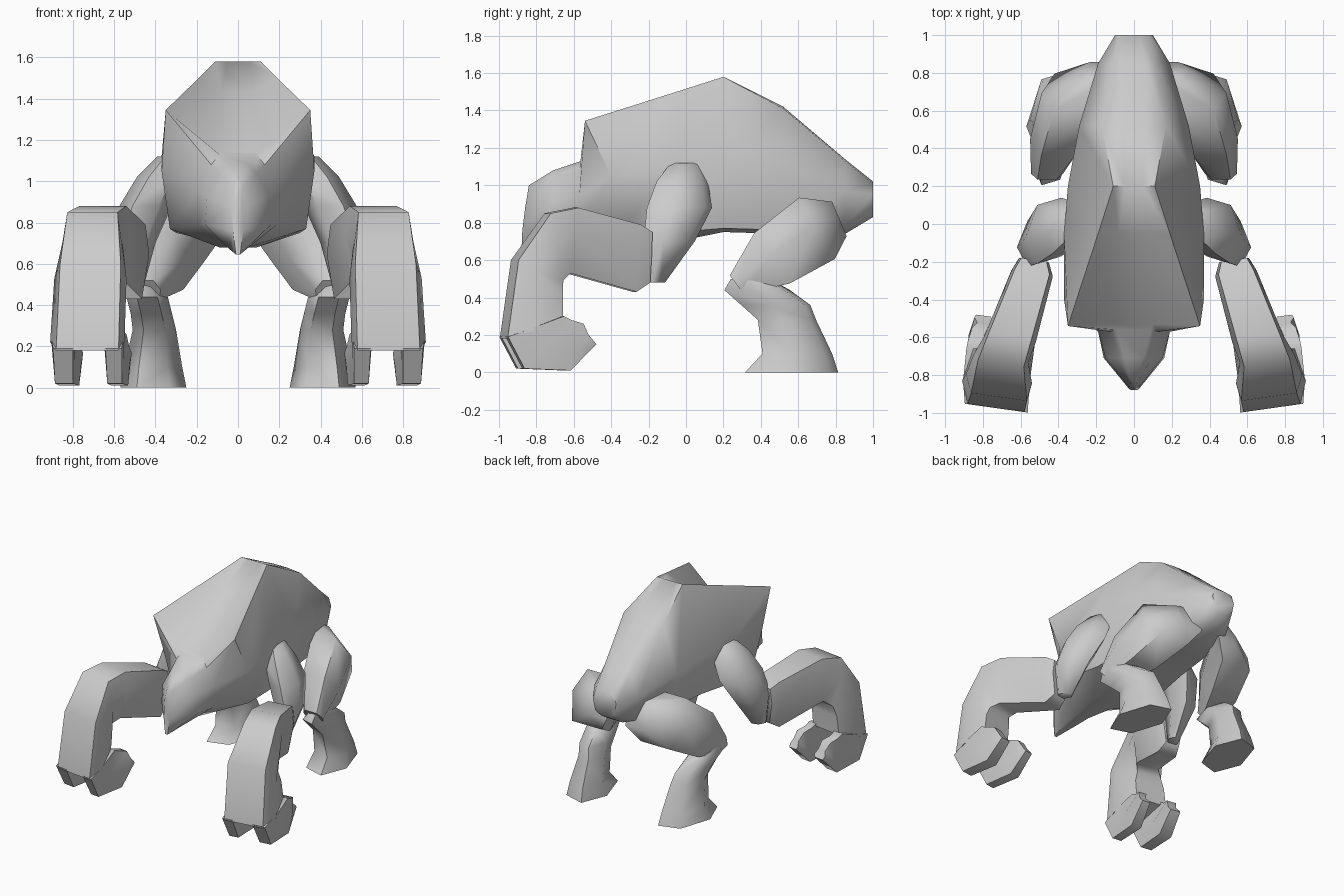
import bpy
import bmesh
from math import cos, sin, pi, radians
from mathutils import Vector

default_cube = bpy.data.objects.get("Cube")
if default_cube:
    bpy.data.objects.remove(default_cube, do_unlink=True)

stone_grey = bpy.data.materials.new("stone_grey")
stone_grey.use_nodes = True
colour = (0.6, 0.6, 0.6, 1.0)
stone_grey.diffuse_color = colour
for node in stone_grey.node_tree.nodes:
    if node.type == 'BSDF_PRINCIPLED':
        node.inputs["Base Color"].default_value = colour


def loft(name, rings, mirrored=True):
    """Skin a list of equal rings, cap both ends and optionally mirror the part."""
    bm = bmesh.new()
    loops = [[bm.verts.new(point) for point in ring] for ring in rings]
    count = len(rings[0])
    for first, second in zip(loops, loops[1:]):
        for i in range(count):
            j = (i + 1) % count
            bm.faces.new((first[i], first[j], second[j], second[i]))
    bm.faces.new(loops[0])
    bm.faces.new(loops[-1])
    bmesh.ops.recalc_face_normals(bm, faces=bm.faces)
    mesh = bpy.data.meshes.new(name)
    bm.to_mesh(mesh)
    bm.free()
    mesh.materials.append(stone_grey)
    part = bpy.data.objects.new(name, mesh)
    bpy.context.collection.objects.link(part)
    bpy.ops.object.select_all(action='DESELECT')
    part.select_set(True)
    bpy.context.view_layer.objects.active = part
    bpy.ops.object.shade_smooth_by_angle(angle=radians(58))
    if mirrored:
        part.modifiers.new("Mirror", 'MIRROR').use_mirror_merge = False
    return part


def symmetric_ring(half):
    """Complete a half section, listed from top to bottom, across x = 0."""
    return half + [(-x, y, z) for x, y, z in reversed(half)]


def section(y, *points):
    return symmetric_ring([(x, y, z) for x, z in points])


def tilted_rings(stations, shape):
    """Place a section shape square to a path, scaled by width and depth."""
    centres = [Vector(s[0]) for s in stations]
    rings = []
    for k, (_, width, depth) in enumerate(stations):
        tangent = centres[min(k + 1, len(centres) - 1)] - centres[max(k - 1, 0)]
        tangent.x = 0
        across = Vector((1, 0, 0))
        up = tangent.normalized().cross(across)
        rings.append([centres[k] + across * u * width + up * v * depth
                      for u, v in shape])
    return rings


def slab_ring(outer, inner, left, right, base=None):
    """Six-sided section between two edges in the yz plane, yawed about its base."""
    mid = [o * 0.6 + i * 0.4 for o, i in zip(outer, inner)]
    bevel = (right - left) * 0.08
    base = left if base is None else base
    rows = [(outer, bevel), (mid, 0), (inner, bevel * 2)]
    ring = [(left + inset, y, z) for (y, z), inset in rows]
    ring += [(right - inset, y, z) for (y, z), inset in reversed(rows)]
    return [(x, y + (x - base) * 0.14, z) for x, y, z in ring]


def level_ring(z, left, right, front, back):
    """Horizontal six-sided section, yawed a little outwards."""
    centre_x, centre_y = (left + right) / 2, (front + back) / 2
    half = (right - left) / 2
    return [(centre_x + cos(a) * half,
             centre_y + sin(a) * (back - front) / 2 / sin(pi / 3) - cos(a) * half * 0.3, z)
            for a in (i * pi / 3 for i in range(6))]


# Body: humped back, hollow between the shoulders, and pointed head
loft("body_and_head", [
    section(1.0, (.03, 1.02), (.08, 1.01), (.1, .95), (.08, .86), (.03, .83)),
    section(.85, (.06, 1.14), (.11, 1.13), (.19, .97), (.15, .78), (.05, .74)),
    section(.52, (.06, 1.42), (.17, 1.41), (.29, 1.05), (.22, .76), (.06, .74)),
    section(.2, (.05, 1.58), (.11, 1.58), (.35, 1.12), (.27, .77), (.1, .75)),
    section(-.05, (.08, 1.43), (.19, 1.5), (.37, 1.12), (.3, .75), (.09, .7)),
    symmetric_ring([(.1, -.53, 1.14), (.35, -.54, 1.345), (.37, -.4, 1.05),
                    (.33, -.34, .77), (.09, -.36, .68)]),
    symmetric_ring([(.09, -.56, 1.13), (.13, -.57, 1.08), (.19, -.57, .95),
                    (.19, -.57, .79), (.05, -.57, .68)]),
    section(-.71, (.05, 1.08), (.09, 1.04), (.15, .93), (.16, .79), (.04, .67)),
    symmetric_ring([(.01, -.84, 1.0), (.02, -.845, .97), (.03, -.86, .88),
                    (.025, -.875, .76), (.01, -.88, .645)]),
], mirrored=False)

# Front limbs: upper arm, then forearm bending into a broad hooked hand
loft("upper_arm", [
    level_ring(1.12, .24, .39, -.07, .07),
    level_ring(1.02, .26, .49, -.14, .1),
    level_ring(.88, .32, .575, -.19, .12),
    level_ring(.7, .4, .62, -.21, .03),
    level_ring(.48, .46, .56, -.21, -.12),
])

loft("forearm_and_hand", [
    slab_ring((-.2, .75), (-.21, .48), .45, .61),
    slab_ring((-.27, .79), (-.29, .43), .43, .65),
    slab_ring((-.61, .88), (-.65, .53), .52, .79),
    slab_ring((-.76, .85), (-.69, .49), .56, .85),
    slab_ring((-.94, .6), (-.7, .42), .54, .89),
    slab_ring((-1.0, .18), (-.7, .28), .55, .91),
])

# Two curled fingers per hand with an open gap between them
for name, left, right in (("inner_finger", .555, .65), ("outer_finger", .79, .905)):
    loft(name, [
        slab_ring((-1.0, .19), (-.7, .3), left, right, .55),
        slab_ring((-.91, .02), (-.66, .28), left, right - .01, .55),
        slab_ring((-.66, .01), (-.59, .26), left - .03, right - .03, .55),
        slab_ring((-.52, .15), (-.56, .2), left - .04, right - .06, .55),
    ])

# Hind limbs: heavy thigh with a broad underside, then calf and flat foot
thigh_shape = [(-.6, 1), (.6, 1), (1, .1), (.6, -1), (-.9, -1), (-1, .1)]
loft("thigh", tilted_rings([
    ((.17, .82, .82), .1, .1),
    ((.32, .7, .77), .17, .19),
    ((.4, .46, .61), .15, .165),
    ((.46, .27, .47), .085, .06),
], thigh_shape))

loft("calf_and_foot", [
    level_ring(.5, .4, .53, .25, .44),
    level_ring(.44, .34, .54, .22, .54),
    level_ring(.36, .32, .52, .31, .65),
    level_ring(.28, .3, .51, .4, .68),
    level_ring(.1, .27, .55, .43, .76),
    level_ring(0, .25, .57, .34, .79),
])
